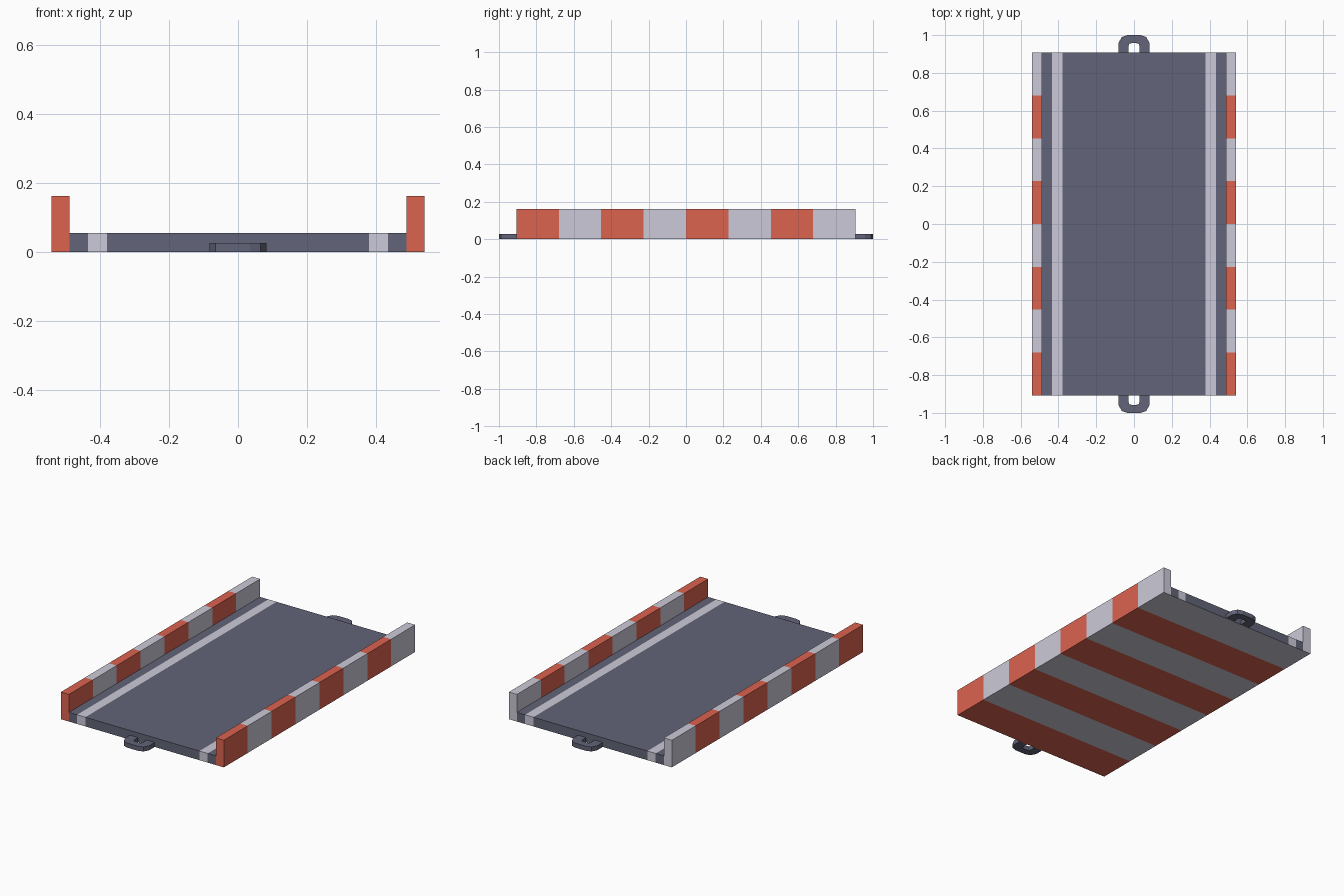
import bpy, bmesh

if "Cube" in bpy.data.objects:
    bpy.data.objects.remove(bpy.data.objects["Cube"])


def material(name, r, g, b):
    lin = [((c / 255 + 0.055) / 1.055) ** 2.4 for c in (r, g, b)]
    m = bpy.data.materials.new(name)
    m.diffuse_color = (*lin, 1)
    m.use_nodes = True
    m.node_tree.nodes["Principled BSDF"].inputs["Base Color"].default_value = m.diffuse_color
    return m


DARK = material("dark slate", 98, 100, 120)
WHITE = material("pale grey", 204, 202, 216)
RED = material("signal red", 220, 99, 80)


def finish(bm, name, mats):
    bmesh.ops.recalc_face_normals(bm, faces=bm.faces[:])
    me = bpy.data.meshes.new(name)
    bm.to_mesh(me)
    bm.free()
    for m in mats:
        me.materials.append(m)
    ob = bpy.data.objects.new(name, me)
    bpy.context.collection.objects.link(ob)
    return ob


# Track body: U-shaped section swept along y in eight bands
L, BANDS = 0.907, 8
OUT, IN, S1, S0 = 0.541, 0.488, 0.434, 0.379   # curb and lane line edges
CURB, DECK = 0.163, 0.055
half = [(S0, 0), (S1, 0), (IN, 0), (OUT, 0), (OUT, CURB), (IN, CURB),
        (IN, DECK), (S1, DECK), (S0, DECK)]
outline = half + [(-x, z) for x, z in reversed(half)]
n = len(outline)

bm = bmesh.new()
rows = [[bm.verts.new((x, -L + 2 * L * i / BANDS, z)) for x, z in outline]
        for i in range(BANDS + 1)]


def body_colour(x, y, underside):
    if abs(x) < IN - 0.001 and not underside:
        return 1 if S0 < abs(x) < S1 else 0
    band = min(BANDS - 1, int((y + L) / (2 * L) * BANDS))
    return 2 if band % 2 == 0 else 1


def add(verts, underside=False):
    f = bm.faces.new(verts)
    c = f.calc_center_median()
    f.material_index = body_colour(c.x, c.y, underside)


for a, b in zip(rows, rows[1:]):
    for k in range(n):
        j = (k + 1) % n
        under = outline[k][1] == 0 and outline[j][1] == 0
        add((a[k], a[j], b[j], b[k]), under)

# End caps, split into curb, edge, lane line and deck
caps = [(2, 3, 4, 5, 6), (1, 2, 6, 7), (0, 1, 7, 8)]
caps += [tuple(n - 1 - k for k in c) for c in caps] + [(0, 8, 9, 17)]
for row in (rows[0], rows[-1]):
    for c in caps:
        add([row[k] for k in c])
finish(bm, "track_body", [DARK, WHITE, RED])

# Coupling loops at both ends
outer = [(0.082, 0.905), (0.082, 0.958), (0.065, 0.99), (0.035, 0.998)]
inner = [(0.028, 0.905), (0.028, 0.956), (0.028, 0.956), (0.014, 0.956)]
outer += [(-x, y) for x, y in reversed(outer)]
inner = [(0.028, 0.905), (0.028, 0.945), (0.026, 0.954), (0.014, 0.957)]
inner += [(-x, y) for x, y in reversed(inner)]
outer = [(x, 1.0 if y == 0.998 else y) for x, y in outer]
for name, s in (("rear_coupling", 1), ("front_coupling", -1)):
    bm = bmesh.new()
    ring = [[bm.verts.new((x, s * y, z)) for x, y in pts]
            for pts, z in ((outer, 0), (outer, 0.027), (inner, 0.027), (inner, 0))]
    for r in range(4):
        a, b = ring[r], ring[(r + 1) % 4]
        for k in range(len(outer) - 1):
            bm.faces.new((a[k], a[k + 1], b[k + 1], b[k]))
    for k in (0, -1):
        bm.faces.new([r[k] for r in ring])
    finish(bm, name, [DARK])
